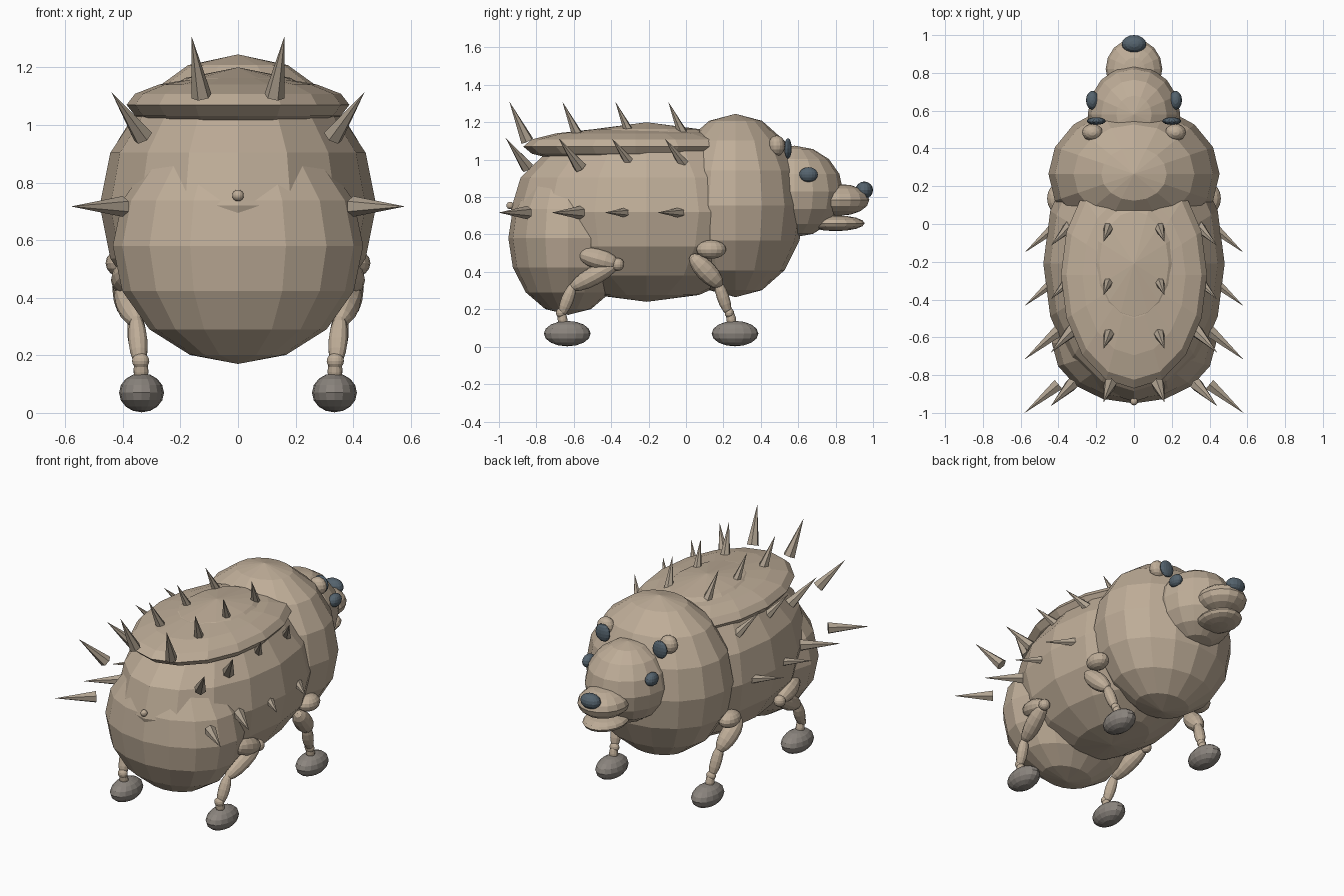
import bpy, bmesh, math
from mathutils import Vector, Matrix

if "Cube" in bpy.data.objects:
    bpy.data.objects.remove(bpy.data.objects["Cube"])


def colour(name, rgb):
    m = bpy.data.materials.new(name)
    m.diffuse_color = (*rgb, 1)
    m.use_nodes = True
    m.node_tree.nodes["Principled BSDF"].inputs["Base Color"].default_value = m.diffuse_color
    return m


TAN = colour("warm tan", (0.52, 0.42, 0.315))
SPIKE = colour("spike brown", (0.43, 0.36, 0.28))
GREY = colour("paw grey", (0.26, 0.235, 0.21))
DARK = colour("slate", (0.09, 0.125, 0.155))


def finish(name, bm, mat):
    me = bpy.data.meshes.new(name)
    bm.to_mesh(me)
    bm.free()
    me.materials.append(mat)
    ob = bpy.data.objects.new(name, me)
    bpy.context.collection.objects.link(ob)
    return ob


def ball(name, centre, radii, mat=TAN, axis=None, seg=16, rings=8):
    """Faceted ellipsoid; axis points its local z in another direction."""
    bm = bmesh.new()
    rot = Matrix.Identity(4)
    if axis is not None:
        rot = Vector(axis).to_track_quat('Z', 'Y').to_matrix().to_4x4()
    m = Matrix.Translation(centre) @ rot @ Matrix.Diagonal((*radii, 1))
    bmesh.ops.create_uvsphere(bm, u_segments=seg, v_segments=rings, radius=1, matrix=m)
    return finish(name, bm, mat)


def limb(name, a, b, r):
    """Spindle-shaped limb piece between two points."""
    a, b = Vector(a), Vector(b)
    d = b - a
    return ball(name, (a + b) / 2, (r, r, d.length / 2), TAN, d, 12, 8)


def cone(name, base, tip, r):
    base, tip = Vector(base), Vector(tip)
    d = tip - base
    bm = bmesh.new()
    m = Matrix.Translation((base + tip) / 2) @ d.to_track_quat('Z', 'Y').to_matrix().to_4x4()
    bmesh.ops.create_cone(bm, cap_ends=True, segments=6, radius1=r, radius2=0,
                          depth=d.length, matrix=m)
    return finish(name, bm, SPIKE)


# Body masses
ball("middle_body", (0, -0.21, 0.72), (0.48, 0.73, 0.48))
ball("rump", (0, -0.63, 0.58), (0.435, 0.32, 0.41))
ball("main_head", (0, 0.265, 0.755), (0.453, 0.37, 0.49))
ball("back_plate", (0, -0.27, 1.07), (0.387, 0.6, 0.1))
ball("tail", (0, -0.94, 0.755), (0.02, 0.02, 0.02))

# Face
ball("face", (0, 0.58, 0.83), (0.245, 0.26, 0.245))
ball("snout", (0, 0.82, 0.785), (0.15, 0.16, 0.085))
ball("lower_jaw", (0, 0.8, 0.66), (0.125, 0.155, 0.042))
ball("nose", (0, 0.953, 0.837), (0.065, 0.047, 0.046), DARK)

for s, side in ((1, "right"), (-1, "left")):
    def P(x, y, z):
        return (s * x, y, z)

    ball("eye_" + side, P(0.22, 0.655, 0.92), (0.034, 0.05, 0.04), DARK)
    ball("ear_" + side, P(0.22, 0.485, 1.075), (0.055, 0.045, 0.055))
    ball("inner_ear_" + side, P(0.2, 0.545, 1.06), (0.05, 0.02, 0.055), DARK)

    # Front leg
    ball("shoulder_" + side, P(0.4, 0.135, 0.52), (0.06, 0.08, 0.05))
    limb("front_upper_leg_" + side, P(0.4, 0.025, 0.49), P(0.36, 0.19, 0.32), 0.055)
    limb("front_lower_leg_" + side, P(0.36, 0.165, 0.36), P(0.34, 0.23, 0.17), 0.034)

    # Hind leg
    limb("hip_" + side, P(0.37, -0.58, 0.5), P(0.4, -0.36, 0.44), 0.055)
    ball("hind_knee_" + side, P(0.4, -0.365, 0.44), (0.035, 0.035, 0.035))
    limb("hind_upper_leg_" + side, P(0.4, -0.36, 0.45), P(0.35, -0.62, 0.31), 0.05)
    limb("hind_lower_leg_" + side, P(0.355, -0.6, 0.34), P(0.34, -0.67, 0.16), 0.034)

    # Ankles and paws
    for leg, y, ay in (("front", 0.262, 0.232), ("hind", -0.635, -0.67)):
        ball(leg + "_ankle_" + side, P(0.338, ay, 0.18), (0.03, 0.025, 0.028))
        limb(leg + "_pastern_" + side, P(0.338, ay, 0.2), P(0.336, ay + 0.02, 0.09), 0.026)
        ball(leg + "_paw_" + side, P(0.335, y, 0.07), (0.078, 0.125, 0.068), GREY)

    # Three rows of four swept-back spikes
    rows = (("upper", (0.127, 0.0, 1.1), (0.035, -0.095, 0.21)),
            ("middle", (0.33, 0.0, 0.96), (0.11, -0.115, 0.155)),
            ("lower", (0.4, 0.0, 0.717), (0.18, -0.152, 0.0)))
    for row, b, d in rows:
        for i in range(4):
            base = Vector(P(b[0], -0.283 * i, b[2]))
            cone(f"{row}_spike_{side}_{i + 1}", base, base + Vector(P(*d)), 0.036)
